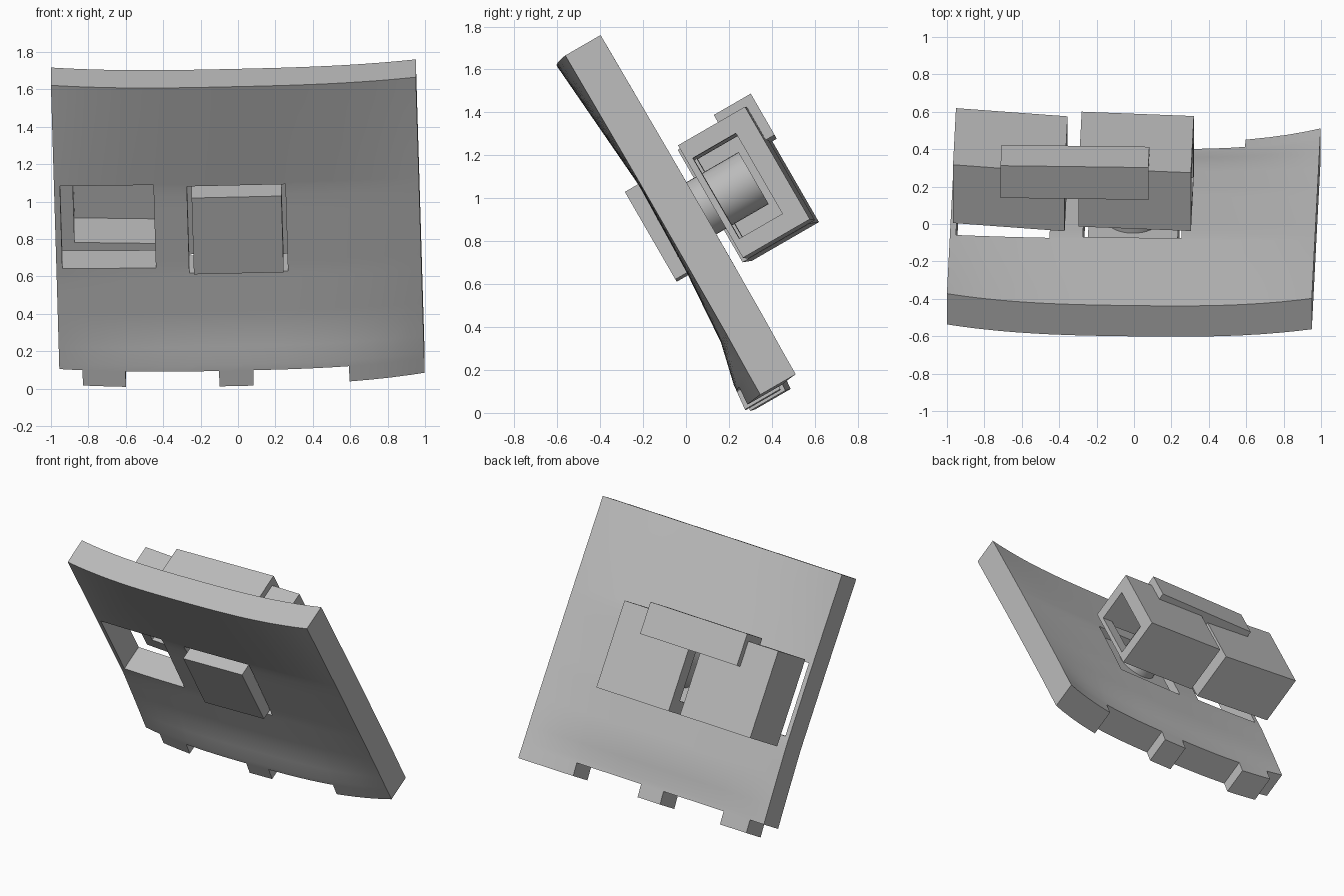
import bpy, bmesh
from mathutils import Vector

if "Cube" in bpy.data.objects:
    bpy.data.objects.remove(bpy.data.objects["Cube"])

grey = bpy.data.materials.new("plain grey")
grey.use_nodes = True
grey.diffuse_color = (0.5, 0.5, 0.5, 1)
grey.node_tree.nodes["Principled BSDF"].inputs["Base Color"].default_value = (0.5, 0.5, 0.5, 1)

THICK = 0.19
TWIST = 0.026


def place(u, v, w):
    """Panel space (across, up the slope, out of the back) to world space."""
    x = u - TWIST * (v - 0.8)
    v = v + TWIST * u
    return Vector((x, 0.866 * w - 0.5 * v, 0.866 * v + 0.5 * w))


def finish(bm, name):
    bmesh.ops.recalc_face_normals(bm, faces=bm.faces)
    mesh = bpy.data.meshes.new(name)
    bm.to_mesh(mesh)
    bm.free()
    mesh.materials.append(grey)
    obj = bpy.data.objects.new(name, mesh)
    bpy.context.collection.objects.link(obj)
    return obj


def block(name, u, v, w, slope=0.0, mid=0.0):
    """Box between limits, leaning in depth around u = mid."""
    bm = bmesh.new()
    bmesh.ops.create_cube(bm, size=1)
    for vert in bm.verts:
        a, b, c = (r[0] + (p + 0.5) * (r[1] - r[0]) for r, p in zip((u, v, w), vert.co))
        vert.co = place(a, b, c + slope * (a - mid))
    return finish(bm, name)


def cut(obj, cutter):
    cutter.hide_render = True
    cutter.hide_viewport = True
    mod = obj.modifiers.new(cutter.name, "BOOLEAN")
    mod.operation = "DIFFERENCE"
    mod.solver = "EXACT"
    mod.object = cutter


def smooth(obj):
    bpy.ops.object.select_all(action="DESELECT")
    obj.select_set(True)
    bpy.context.view_layer.objects.active = obj
    bpy.ops.object.shade_smooth_by_angle(angle=0.5)


# Curved panel: a bowed grid with two windows and three lower tabs
PROFILE = [(-0.13, 0.245), (0.0, 0.258), (0.2, 0.305), (0.55, 0.329), (1.03, 0.34), (1.7, 0.287)]
WINDOWS = [((-0.945, -0.445), (0.566, 1.074)), ((-0.267, 0.26), (0.53, 1.06))]
TABS = [(-0.853, -0.623), (-0.123, 0.06), (0.572, 0.974)]
LEFT, RIGHT, TOP, FOOT, TAB_FOOT = -0.977, 0.974, 1.698, -0.035, -0.125


def front_depth(u, v):
    mid = PROFILE[-1][1]
    for (v0, w0), (v1, w1) in zip(PROFILE, PROFILE[1:]):
        if v <= v1:
            mid = w0 + (w1 - w0) * (v - v0) / (v1 - v0)
            break
    edge = 0.35 if u > 0 else 0.35 - 0.06 * max(0, 0.5 - v)
    return mid + (edge - mid) * abs(u) ** 2.8


def inside(value, limits):
    return limits[0] < value < limits[1]


us = {LEFT, RIGHT} | {round(i * 0.1, 2) for i in range(-9, 10)}
vs = {TAB_FOOT, FOOT, TOP} | {round(i * 0.1, 2) for i in range(0, 17)}
for u_lim, v_lim in WINDOWS:
    us.update(u_lim)
    vs.update(v_lim)
for tab in TABS:
    us.update(tab)
us, vs = sorted(us), sorted(vs)

bm = bmesh.new()
grid = {(u, v): bm.verts.new(place(u, v, front_depth(u, v))) for u in us for v in vs}
for u0, u1 in zip(us, us[1:]):
    for v0, v1 in zip(vs, vs[1:]):
        uc, vc = (u0 + u1) / 2, (v0 + v1) / 2
        if any(inside(uc, a) and inside(vc, b) for a, b in WINDOWS):
            continue
        if vc < FOOT and not any(inside(uc, t) for t in TABS):
            continue
        bm.faces.new([grid[k] for k in ((u0, v0), (u1, v0), (u1, v1), (u0, v1))])
bmesh.ops.delete(bm, geom=[v for v in bm.verts if not v.link_faces], context="VERTS")
front = list(bm.faces)
back = bmesh.ops.duplicate(bm, geom=list(bm.verts) + list(bm.edges) + front)
vert_map = back["vert_map"]
rim = [e for f in front for e in f.edges if len(e.link_faces) == 1]
for e in set(rim):
    a, b = e.verts
    bm.faces.new((a, b, vert_map[b], vert_map[a]))
for item in back["geom"]:
    if isinstance(item, bmesh.types.BMVert):
        item.co += Vector((0, 0.866, 0.5)) * THICK
smooth(finish(bm, "curved_panel"))

# Hollow housings behind the windows
V_LOW, V_HIGH, W_FRONT, W_BACK = 0.485, 1.09, 0.60, 0.96
for side, u0, u1, slope in (("right", -0.96, -0.363, -0.07), ("center", -0.288, 0.312, -0.03)):
    mid = (u0 + u1) / 2
    lean = dict(slope=slope, mid=mid)
    body = block(side + "_housing", (u0, u1), (V_LOW, V_HIGH), (W_FRONT, W_BACK), **lean)
    cut(body, block(side + "_front_cutter", (u0 + 0.08, u1 - 0.08), (0.57, 1.005), (0.5, 0.863), **lean))
    cut(body, block(side + "_side_cutter", (u0 - 0.1, u1 + 0.1), (0.571, 1.004), (0.63, 0.862), **lean))
    cut(body, block(side + "_slot_cutter", (mid - 0.125, mid + 0.125), (0.68, 0.88), (0.8, 1.1), **lean))
    for i, (du, v) in enumerate(((-1, 0.62), (1, 0.62), (-1, 0.9), (1, 0.9))):
        c = mid + du * 0.23
        cut(body, block(f"{side}_pin_cutter_{i}", (c - 0.018, c + 0.018), (v - 0.03, v + 0.03),
                        (0.8, 1.1), **lean))

# Rail bridging both housings
block("rail_back", (-0.705, 0.085), (0.913, 1.135), (0.88, 1.005))
block("rail_top", (-0.705, 0.085), (1.06, 1.135), (0.806, 1.005))

# Push button and its round stem
block("button", (-0.242, 0.238), (0.557, 1.028), (0.268, 0.48))
bm = bmesh.new()
bmesh.ops.create_cone(bm, cap_ends=True, segments=32, radius1=0.14, radius2=0.14, depth=0.36)
for vert in bm.verts:
    vert.co = place(vert.co.x - 0.005, vert.co.y + 0.79, vert.co.z + 0.64)
smooth(finish(bm, "button_stem"))
